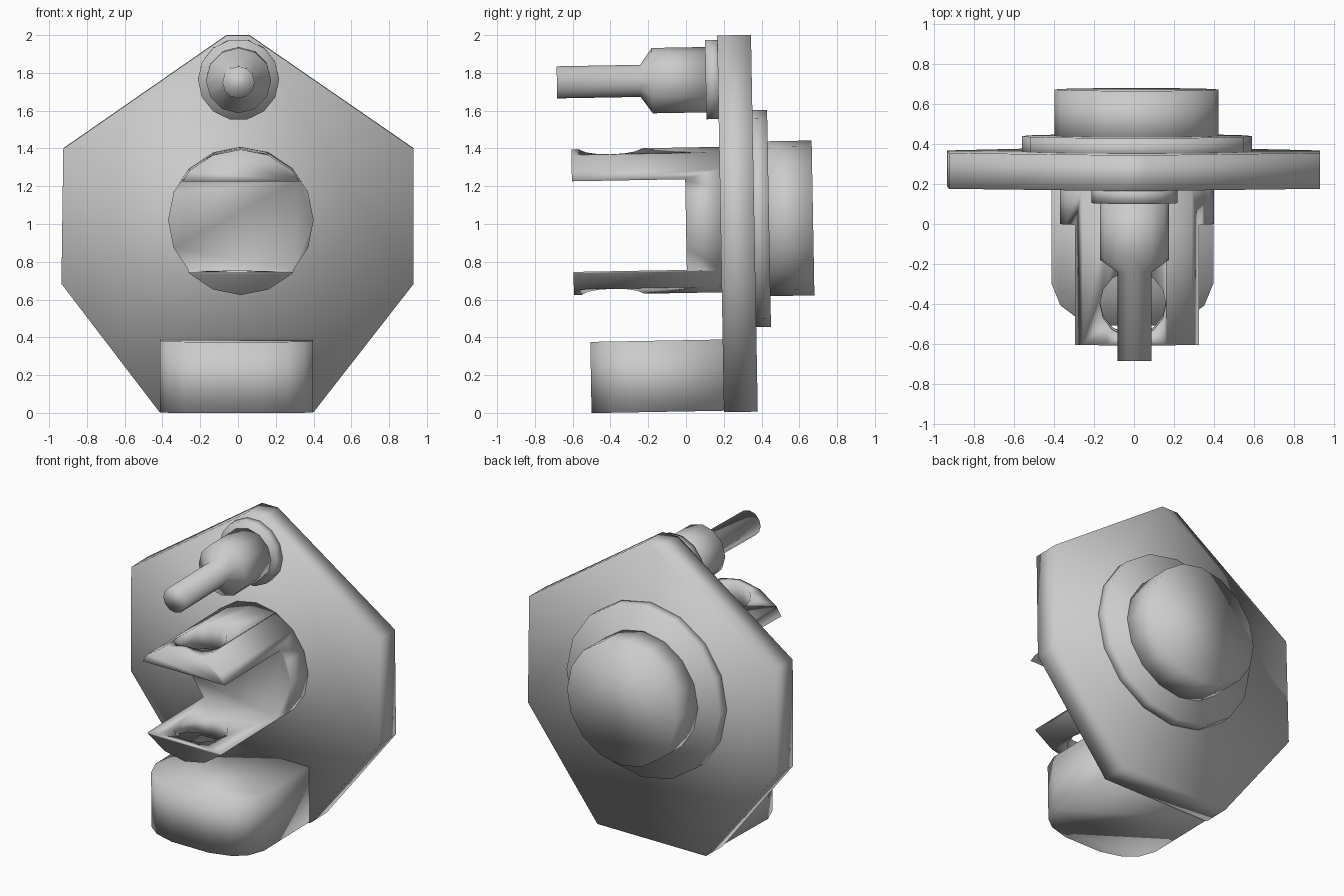
import bpy, bmesh, math
from mathutils import Matrix

cube = bpy.data.objects.get("Cube")
if cube:
    bpy.data.objects.remove(cube, do_unlink=True)

grey = bpy.data.materials.new("plain grey")
grey.use_nodes = True
colour = (0.6, 0.6, 0.6, 1)
grey.diffuse_color = colour
grey.node_tree.nodes["Principled BSDF"].inputs["Base Color"].default_value = colour

# The whole part leans very slightly about its middle
LEAN = Matrix.Translation((0, 0, 1)) @ Matrix.Rotation(0.018, 4, "X") @ Matrix.Translation((0, 0, -1))


def loft(name, rings):
    """Join equal-length rings of points into a capped solid."""
    bm = bmesh.new()
    loops = [[bm.verts.new(p) for p in ring] for ring in rings]
    for a, b in zip(loops, loops[1:]):
        for i in range(len(a)):
            j = (i + 1) % len(a)
            bm.faces.new((a[i], a[j], b[j], b[i]))
    bm.faces.new(loops[0])
    bm.faces.new(loops[-1])
    bmesh.ops.recalc_face_normals(bm, faces=bm.faces)
    bm.transform(LEAN)
    mesh = bpy.data.meshes.new(name)
    bm.to_mesh(mesh)
    bm.free()
    mesh.materials.append(grey)
    mesh.shade_smooth()
    obj = bpy.data.objects.new(name, mesh)
    bpy.context.collection.objects.link(obj)
    return obj


def turned(name, x, z, profile, sides):
    """Round part along y; profile holds (radius, y) pairs."""
    angles = [math.tau * i / sides for i in range(sides)]
    return loft(name, [[(x + r * math.cos(a), y, z + r * math.sin(a)) for a in angles]
                       for r, y in profile])


def extrude_z(name, outline, low, high):
    return loft(name, [[(x, y, z) for x, y in outline] for z in (low, high)])


def cut(target, cutter):
    mod = target.modifiers.new("cut", "BOOLEAN")
    mod.operation = "DIFFERENCE"
    mod.solver = "EXACT"
    mod.object = cutter
    bpy.context.view_layer.objects.active = target
    bpy.ops.object.modifier_apply(modifier=mod.name)
    bpy.data.objects.remove(cutter, do_unlink=True)


# Mounting plate
plate = [(-0.06, 1.995), (0.06, 1.995), (0.93, 1.395), (0.93, 0.68),
         (0.4, 0), (-0.415, 0), (-0.935, 0.68), (-0.925, 1.395)]
loft("mounting_plate", [[(x, y, z) for x, z in plate] for y in (0.183, 0.362)])

# Stepped pin at the top
turned("pin_flange", 0.003, 1.762, [(0.215, 0.118), (0.215, 0.2)], 14)
turned("pin", 0.003, 1.762, [(0.085, -0.67), (0.085, -0.228), (0.173, -0.165), (0.173, 0.13)], 12)

# Clevis: round boss with a slot and a hole through both prongs
clevis = turned("clevis", 0.015, 1.02, [(0.385, -0.6), (0.385, 0.2)], 16)
slot = [(-0.6, -0.8), (0.6, -0.8), (0.6, 0), (-0.6, 0)]
cut(clevis, extrude_z("slot_cutter", slot, 0.757, 1.237))
hole = [(-0.005 + 0.165 * math.cos(math.tau * i / 14), -0.393 + 0.165 * math.sin(math.tau * i / 14))
        for i in range(14)]
cut(clevis, extrude_z("hole_cutter", hole, 0.4, 1.7))
clevis.data.shade_smooth()

# Rounded lug at the foot
half = [(0.405, 0.2), (0.405, -0.32), (0.36, -0.43), (0.28, -0.49), (0.14, -0.53)]
lug = half + [(-x, y) for x, y in reversed(half)]
extrude_z("foot_lug", [(x - 0.008, y + 0.012 if y < 0 else y) for x, y in lug], 0.008, 0.385)

# Stepped round boss on the back
turned("rear_flange", 0.015, 1.022, [(0.575, 0.34), (0.575, 0.44)], 16)
turned("rear_boss", 0.013, 1.02, [(0.41, 0.4), (0.41, 0.673)], 16)
